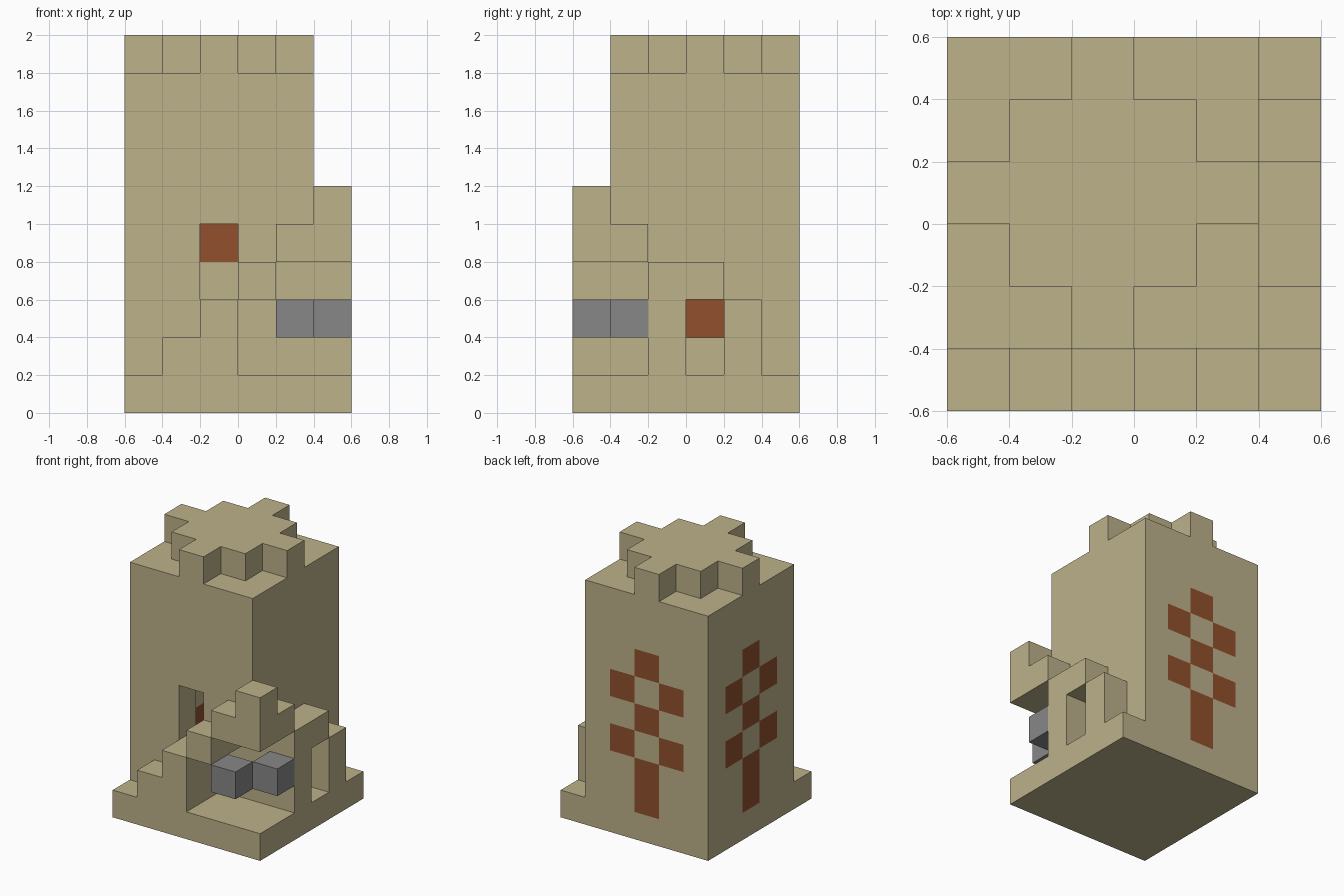
import bpy
import bmesh
from mathutils import Vector

UNIT = 0.2
ORIGIN = Vector((-0.6, -0.6, 0.0))
cells = {}

cube = bpy.data.objects.get("Cube")
if cube:
    bpy.data.objects.remove(cube, do_unlink=True)


def make_material(name, rgb):
    mat = bpy.data.materials.new(name)
    mat.use_nodes = True
    mat.diffuse_color = (*rgb, 1)
    bsdf = next(n for n in mat.node_tree.nodes if n.type == 'BSDF_PRINCIPLED')
    bsdf.inputs["Base Color"].default_value = (*rgb, 1)
    return mat


sand = make_material("sandstone", (0.509, 0.445, 0.258))
clay = make_material("orange_clay", (0.283, 0.08, 0.026))
stone = make_material("grey_stone", (0.242, 0.242, 0.242))


def span(r):
    return range(r[0], r[1] + 1) if isinstance(r, tuple) else (r,)


def fill(part, xs, ys, zs):
    """Set every block in the inclusive ranges; a part of None carves."""
    for x in span(xs):
        for y in span(ys):
            for z in span(zs):
                if part:
                    cells[x, y, z] = part
                else:
                    cells.pop((x, y, z), None)


# Base slab and hollow tower
fill("base", (0, 5), (0, 5), 0)
fill("tower", (0, 4), (1, 5), (1, 8))
fill(None, (1, 3), (2, 4), (1, 7))

# Stepped crown
for x in range(5):
    for y in range(5):
        if abs(x - 2) + abs(y - 2) <= 2:
            fill("crown", x, y + 1, 9)

# Front stair and side stair rising to the corner
fill("front_stair", 1, 0, 1)
fill("front_stair", 2, 0, (1, 2))
fill("front_stair", 3, 0, 3)
fill("side_stair", 5, 4, (1, 2))
fill("side_stair", 5, (2, 3), (1, 3))

# Corner recess, with its back wall, and the overhanging corner top
fill(None, (3, 5), (0, 1), (1, 2))
fill(None, (4, 5), (0, 1), 3)
fill("tower", 3, 2, (1, 2))
fill("corner_top", 4, 0, 4)
fill("corner_top", 5, 1, 4)
fill("corner_top", 5, 0, (4, 5))

# Upper front doorway, side passage and inner step
fill(None, 2, 1, (3, 4))
fill(None, (4, 5), 3, (1, 2))
fill("inner_step", (1, 2), 3, 1)

# Clay ornament set into the back and the side wall
for z in (1, 2, 4, 6):
    fill("clay_inlay", 2, 5, z)
    fill("clay_inlay", 0, 3, z)
for z in (3, 5):
    for side in (-1, 1):
        fill("clay_inlay", 2 + side, 5, z)
        fill("clay_inlay", 0, 3 + side, z)

# Grey blocks in the recess
fill("grey_blocks", 4, 0, 2)
fill("grey_blocks", 5, 1, 2)


def build(part, mat):
    """Make one mesh of the exposed block faces of a part."""
    bm = bmesh.new()
    for cell, owner in cells.items():
        if owner != part:
            continue
        for axis in range(3):
            for sign in (-1, 1):
                n = [0, 0, 0]
                n[axis] = sign
                if tuple(c + d for c, d in zip(cell, n)) in cells:
                    continue
                u, v = Vector(), Vector()
                u[(axis + 1) % 3] = 0.5
                v[(axis + 2) % 3] = 0.5 * sign
                mid = Vector(cell) + Vector((0.5, 0.5, 0.5)) + Vector(n) / 2
                ring = (mid - u - v, mid + u - v, mid + u + v, mid - u + v)
                bm.faces.new([bm.verts.new(ORIGIN + p * UNIT) for p in ring])
    bmesh.ops.remove_doubles(bm, verts=bm.verts[:], dist=UNIT / 100)
    mesh = bpy.data.meshes.new(part)
    bm.to_mesh(mesh)
    bm.free()
    mesh.materials.append(mat)
    obj = bpy.data.objects.new(part, mesh)
    bpy.context.collection.objects.link(obj)


special = {"clay_inlay": clay, "grey_blocks": stone}
for part in sorted(set(cells.values())):
    build(part, special.get(part, sand))
